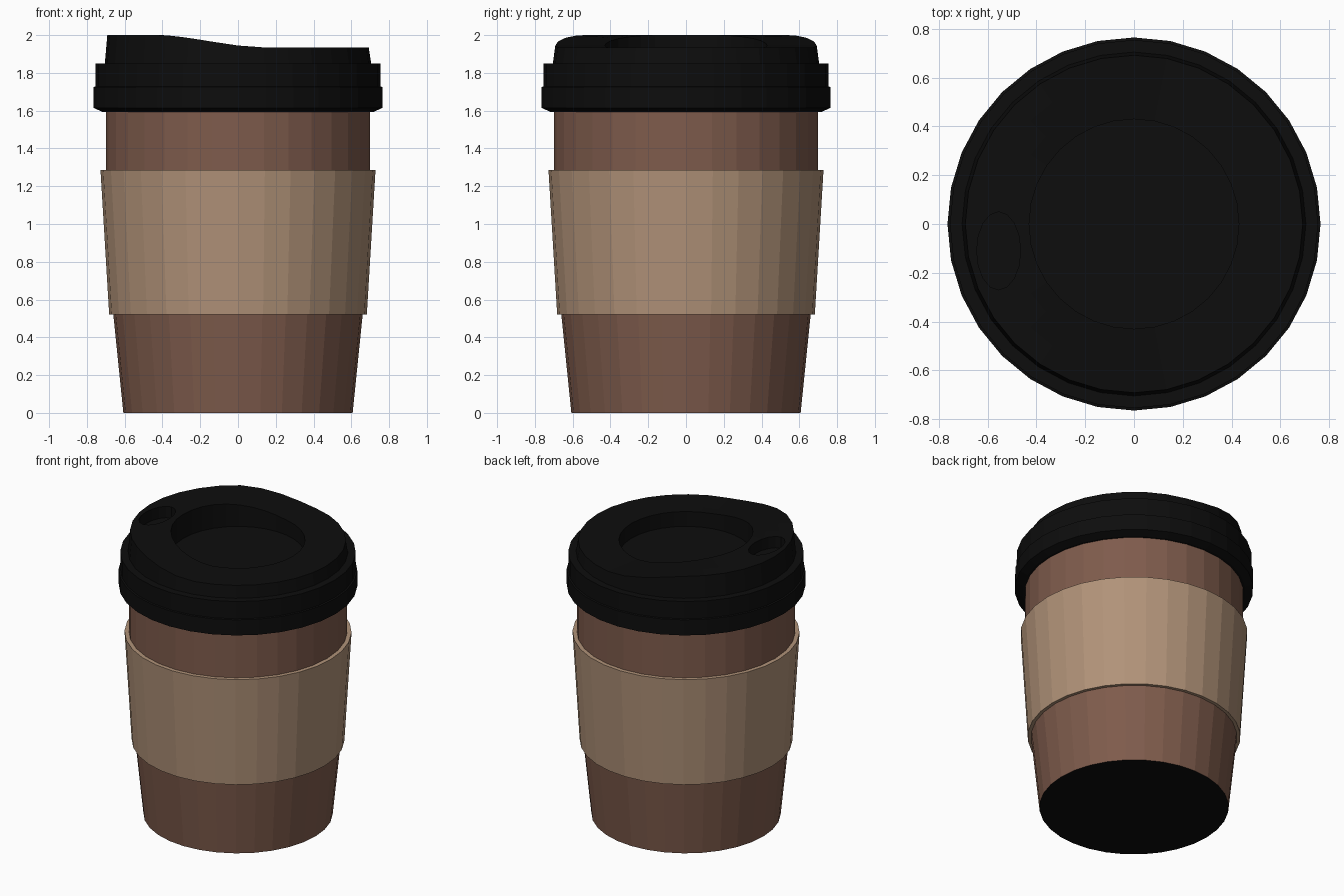
import bpy, bmesh, math

if "Cube" in bpy.data.objects:
    bpy.data.objects.remove(bpy.data.objects["Cube"])

SIDES = 32


def material(name, rgb):
    m = bpy.data.materials.new(name)
    m.diffuse_color = (*rgb, 1)
    m.use_nodes = True
    m.node_tree.nodes["Principled BSDF"].inputs["Base Color"].default_value = m.diffuse_color
    return m


def lathe(name, profile, mats, height=None, closed=False):
    """Spin (radius, z) points round z; cap the ends, or join them if closed."""
    bm = bmesh.new()
    rings = []
    for r, z in profile:
        ring = []
        for i in range(SIDES):
            a = 2 * math.pi * i / SIDES
            x, y = r * math.cos(a), r * math.sin(a)
            ring.append(bm.verts.new((x, y, height(x) if z is None else z)))
        rings.append(ring)
    pairs = list(zip(rings, rings[1:]))
    if closed:
        pairs.append((rings[-1], rings[0]))
    for lo, hi in pairs:
        for i in range(SIDES):
            j = (i + 1) % SIDES
            bm.faces.new((lo[i], lo[j], hi[j], hi[i]))
    if not closed:
        base = bm.faces.new(rings[0][::-1])
        base.material_index = len(mats) - 1
        bm.faces.new(rings[-1])
    bmesh.ops.recalc_face_normals(bm, faces=bm.faces)
    me = bpy.data.meshes.new(name)
    bm.to_mesh(me)
    bm.free()
    for m in mats:
        me.materials.append(m)
    ob = bpy.data.objects.new(name, me)
    bpy.context.collection.objects.link(ob)
    return ob


def lid_top(x):
    """Lid is high on the sipping side and eases down to a lower flat."""
    t = min(max((x + 0.40) / 0.50, 0), 1)
    s = 0.5 * t + 0.5 * t * t * (3 - 2 * t)
    return 2.0 - 0.065 * s


brown = material("cup_brown", (0.21, 0.105, 0.072))
tan = material("sleeve_tan", (0.44, 0.29, 0.19))
black = material("lid_black", (0.004, 0.004, 0.004))

# Cup body with dark base
lathe("cup", [(0.607, 0), (0.66, 0.52), (0.70, 0.92), (0.70, 1.62)], [brown, black])

# Cardboard sleeve
lathe("sleeve", [(0.682, 0.52), (0.728, 1.285), (0.695, 1.285), (0.655, 0.52)],
      [tan], closed=True)

# Lid: stepped rim, sloping top (None = follows lid_top) and round recess
lid = lathe("lid", [(0.69, 1.592), (0.715, 1.592), (0.765, 1.615), (0.765, 1.725),
                    (0.755, 1.728), (0.755, 1.85), (0.705, 1.85), (0.692, None),
                    (0.60, None), (0.51, None), (0.43, None), (0.43, 1.83)],
            [black], height=lid_top)

# Sip opening cut into the high side
bpy.ops.mesh.primitive_cylinder_add(vertices=16, radius=1, depth=0.3,
                                    location=(-0.555, -0.11, 2.07))
cutter = bpy.context.object
cutter.name = "sip_cutter"
cutter.scale = (0.09, 0.16, 1)
cutter.data.materials.append(black)
cutter.hide_render = True
cutter.display_type = 'WIRE'
mod = lid.modifiers.new("sip_hole", 'BOOLEAN')
mod.operation = 'DIFFERENCE'
mod.object = cutter
mod.solver = 'EXACT'
